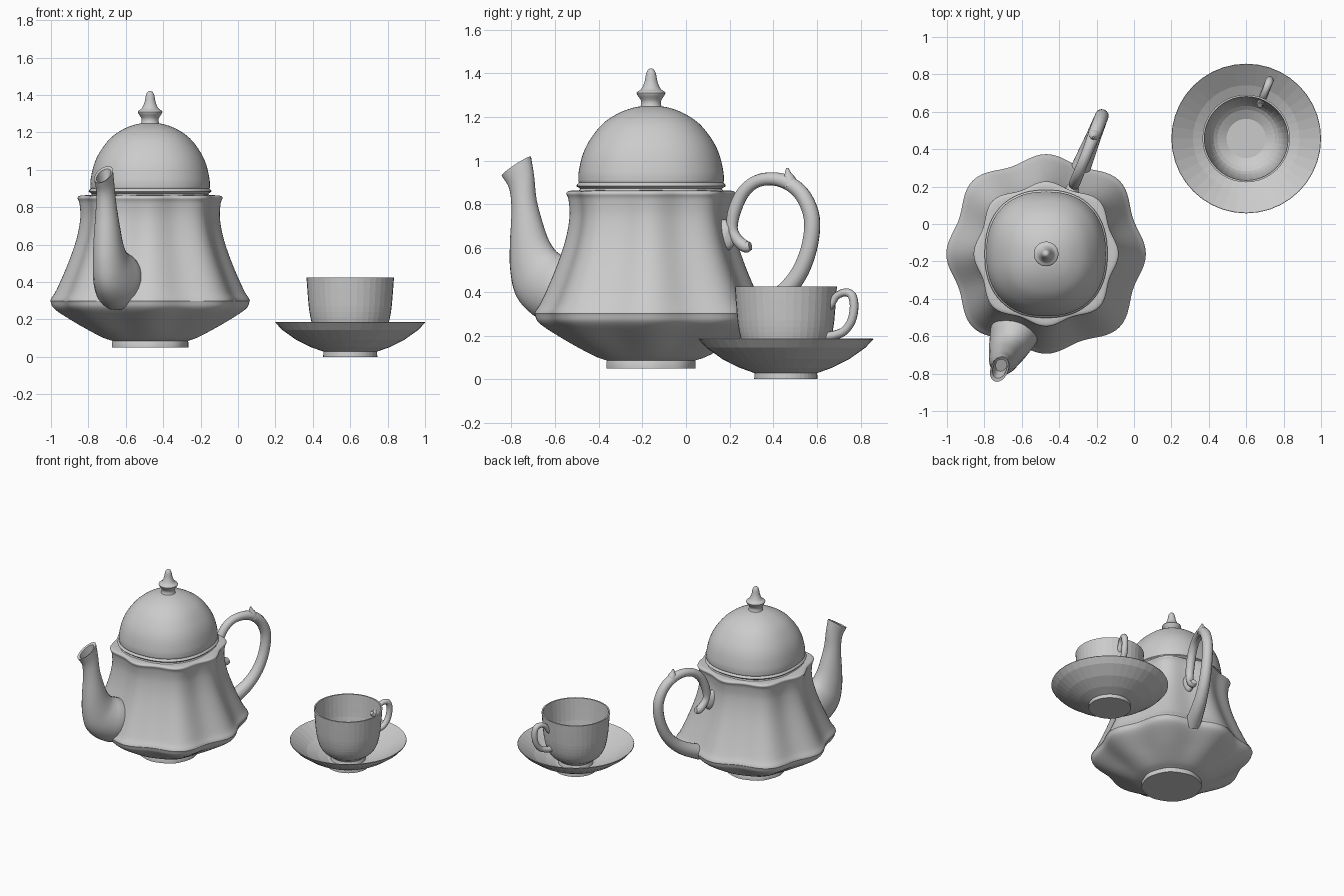
import bpy, bmesh
from math import sin, cos, pi, radians
from mathutils import Vector

POT = Vector((-0.47, -0.16, 0))
CUP = Vector((0.6, 0.457, 0))
A = radians(68)
D = Vector((cos(A), sin(A), 0))      # handle direction; the spout points the other way
N = Vector((sin(A), -cos(A), 0))     # sideways direction


def spline(pts, n=5):
    """Catmull-Rom through tuples of any length."""
    p = [Vector(q) for q in pts]
    p = [2 * p[0] - p[1]] + p + [2 * p[-1] - p[-2]]
    out = []
    for a, b, c, d in zip(p, p[1:], p[2:], p[3:]):
        for i in range(n):
            t = i / n
            out.append(0.5 * (2 * b + (c - a) * t + (2 * a - 5 * b + 4 * c - d) * t * t
                              + (3 * b - a - 3 * c + d) * t ** 3))
    return out + [p[-2]]


def loft(name, rings, angle=35):
    """Skin equal rings of points and cap both ends; angle None means flat shading."""
    bm = bmesh.new()
    vs = [[bm.verts.new(p) for p in r] for r in rings]
    n = len(vs[0])
    for a, b in zip(vs, vs[1:]):
        for i in range(n):
            j = (i + 1) % n
            bm.faces.new((a[i], a[j], b[j], b[i]))
    bm.faces.new(vs[0][::-1])
    bm.faces.new(vs[-1])
    bmesh.ops.remove_doubles(bm, verts=bm.verts, dist=0.0002)
    bmesh.ops.recalc_face_normals(bm, faces=bm.faces)
    me = bpy.data.meshes.new(name)
    bm.to_mesh(me)
    bm.free()
    if angle:
        me.shade_smooth()
        me.set_sharp_from_angle(angle=radians(angle))
    ob = bpy.data.objects.new(name, me)
    bpy.context.collection.objects.link(ob)
    return ob


def lathe(name, centre, profile, segs, shape=lambda t, z: (cos(t), sin(t)), angle=35):
    rings = []
    for r, z in profile:
        ring = []
        for i in range(segs):
            x, y = shape(2 * pi * i / segs, z)
            ring.append(centre + Vector((r * x, r * y, z)))
        rings.append(ring)
    return loft(name, rings, angle)


def tube(name, centre, path, flat=1.0, sides=14):
    """Round bar along (distance, height, radius) points in the handle plane."""
    p = spline(path)
    rings = []
    for i, (s, z, r) in enumerate(p):
        q0, q1 = p[max(i - 1, 0)], p[min(i + 1, len(p) - 1)]
        t = Vector((q1[0] - q0[0], q1[1] - q0[1])).normalized()
        out = D * -t.y + Vector((0, 0, t.x))
        c = centre + D * s + Vector((0, 0, z))
        rings.append([c + out * r * cos(k) + N * r * flat * sin(k)
                      for k in (2 * pi * j / sides for j in range(sides))])
    return loft(name, rings, 50)


# fluted eight-sided body
def flute(t, z):
    k = min(1, max(0.25, (z - 0.07) / 0.1))
    f = 1 + k * (0.04 * cos(8 * t) - 0.02 * cos(4 * t))
    return f * cos(t), f * sin(t)


body = [(0.203, 0.05), (0.203, 0.08)]
body += spline([(0.2, 0.085), (0.265, 0.11), (0.395, 0.185), (0.5, 0.255), (0.523, 0.3)])
body += spline([(0.52, 0.31), (0.49, 0.36), (0.43, 0.5), (0.386, 0.63), (0.366, 0.74),
                (0.37, 0.82), (0.38, 0.85), (0.365, 0.862), (0.32, 0.865)])
lathe("teapot_body", POT, body, 128, flute)


# domed lid with a slightly square outline
def squarish(t, z):
    c, s = cos(t), sin(t)
    f = (abs(c) ** 2.3 + abs(s) ** 2.3) ** (-1 / 2.3)
    return 0.96 * f * c, f * s


lid = [(0.32, 0.855)] + spline([(0.335, 0.86), (0.325, 0.872), (0.342, 0.885), (0.33, 0.9)], 4)
lid += spline([(0.333, 0.905), (0.331, 0.95), (0.312, 1.03), (0.277, 1.1), (0.22, 1.17),
               (0.15, 1.217), (0.08, 1.243), (0.03, 1.25)])
lathe("teapot_lid", POT, lid, 80, squarish)

# pointed knob
knob = spline([(0.06, 1.235), (0.048, 1.25), (0.046, 1.275), (0.066, 1.31), (0.045, 1.328),
               (0.03, 1.36), (0.022, 1.4), (0.012, 1.418), (0.0, 1.423)])
lathe("lid_knob", POT, knob, 32)

# spout: outer edge, inner edge and half width of each section
sections = spline([
    (0.36, 0.27, 0.33, 0.52, 0.13), (0.49, 0.25, 0.42, 0.56, 0.13),
    (0.60, 0.31, 0.455, 0.575, 0.11), (0.665, 0.39, 0.48, 0.595, 0.092),
    (0.69, 0.5, 0.51, 0.64, 0.08), (0.692, 0.62, 0.537, 0.71, 0.07),
    (0.685, 0.77, 0.568, 0.82, 0.056), (0.697, 0.87, 0.58, 0.93, 0.047),
    (0.735, 0.93, 0.595, 1.02, 0.047)], 4)
sections += [Vector((0.715, 0.935, 0.61, 1.005, 0.036)), Vector((0.675, 0.86, 0.6, 0.9, 0.03))]
rings = []
for so, zo, si, zi, w in sections:
    o, i = POT - D * so + Vector((0, 0, zo)), POT - D * si + Vector((0, 0, zi))
    rings.append([(o + i) / 2 + (o - i) / 2 * cos(k) + N * w * sin(k)
                  for k in (2 * pi * j / 24 for j in range(24))])
loft("teapot_spout", rings, 50)

# teapot handle with curled end, thumb spike and bracket
tube("teapot_handle", POT, [
    (0.49, 0.61, 0.02), (0.465, 0.608, 0.028), (0.425, 0.64, 0.026), (0.40, 0.69, 0.026),
    (0.412, 0.77, 0.03), (0.455, 0.855, 0.03), (0.52, 0.905, 0.029), (0.60, 0.917, 0.03),
    (0.68, 0.897, 0.034), (0.75, 0.84, 0.036), (0.793, 0.74, 0.037), (0.785, 0.62, 0.037),
    (0.74, 0.5, 0.039), (0.67, 0.41, 0.042), (0.58, 0.345, 0.048), (0.46, 0.29, 0.055)])
tube("handle_spike", POT, [(0.69, 0.885, 0.036), (0.68, 0.92, 0.028), (0.675, 0.945, 0.014),
                           (0.672, 0.967, 0.005)])
tube("handle_bracket", POT, [(0.32, 0.655, 0.08), (0.365, 0.655, 0.075), (0.39, 0.65, 0.06),
                             (0.41, 0.65, 0.03)], 0.5)

# saucer
saucer = [(0.145, 0.0), (0.143, 0.028), (0.21, 0.052), (0.29, 0.092), (0.365, 0.145),
          (0.4, 0.183), (0.398, 0.187), (0.36, 0.16), (0.285, 0.107), (0.205, 0.068),
          (0.14, 0.045)]
lathe("saucer", CUP, saucer, 40, angle=None)

# cup with hollow inside
cup = [(0.12, 0.04), (0.112, 0.07)]
cup += spline([(0.12, 0.08), (0.17, 0.115), (0.2, 0.165), (0.218, 0.24), (0.227, 0.33),
               (0.234, 0.425)], 3)
cup += spline([(0.224, 0.425), (0.217, 0.33), (0.206, 0.23), (0.175, 0.145), (0.105, 0.1)], 3)
lathe("cup", CUP, cup, 40, angle=None)

# cup handle, its curl passing through the wall
tube("cup_handle", CUP, [
    (0.19, 0.34, 0.014), (0.205, 0.325, 0.017), (0.226, 0.345, 0.017), (0.25, 0.38, 0.017),
    (0.29, 0.397, 0.018), (0.325, 0.385, 0.02), (0.337, 0.335, 0.02), (0.325, 0.27, 0.02),
    (0.29, 0.222, 0.02), (0.245, 0.203, 0.021), (0.2, 0.195, 0.021)], 1.1, 10)
